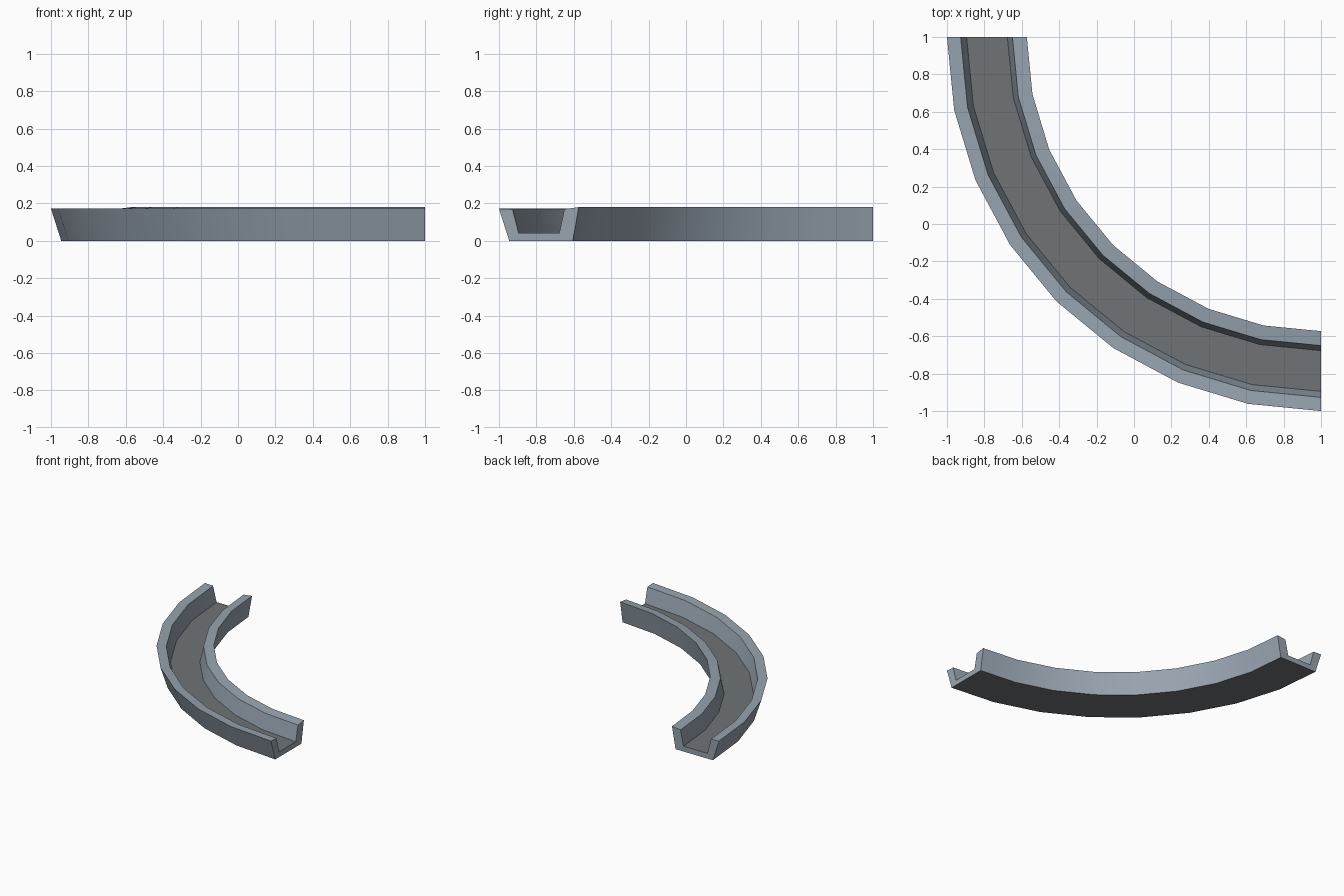
import bpy, bmesh, math

if "Cube" in bpy.data.objects:
    bpy.data.objects.remove(bpy.data.objects["Cube"])


def material(name, rgb):
    m = bpy.data.materials.new(name)
    m.diffuse_color = (*rgb, 1)
    m.use_nodes = True
    m.node_tree.nodes["Principled BSDF"].inputs["Base Color"].default_value = m.diffuse_color
    return m


wall_mat = material("blue grey wall", (0.31, 0.37, 0.43))
floor_mat = material("dark grey floor", (0.16, 0.175, 0.18))

# U-shaped channel section as (radius, height), ordered around the outline
SECTION = [(2.0, 0.172), (1.945, 0.0), (1.605, 0.0), (1.573, 0.18),
           (1.65, 0.17), (1.677, 0.043), (1.895, 0.043), (1.927, 0.168)]
DARK_SIDES = (1, 5)   # underside and channel floor
STEPS = 8             # quarter turn about the corner (1, 1)

bm = bmesh.new()
rings = []
for i in range(STEPS + 1):
    a = math.pi / 2 * i / STEPS
    rings.append([bm.verts.new((1 - r * math.cos(a), 1 - r * math.sin(a), z))
                  for r, z in SECTION])

# Swept sides of the channel
n = len(SECTION)
for r0, r1 in zip(rings, rings[1:]):
    for k in range(n):
        j = (k + 1) % n
        f = bm.faces.new((r0[k], r0[j], r1[j], r1[k]))
        f.material_index = 1 if k in DARK_SIDES else 0

# Open ends: two walls and the base of the U
for ring in (rings[0], rings[-1]):
    for ids in ((0, 1, 6, 7), (1, 2, 5, 6), (2, 3, 4, 5)):
        bm.faces.new([ring[k] for k in ids])

bmesh.ops.recalc_face_normals(bm, faces=bm.faces)
mesh = bpy.data.meshes.new("curved_channel")
bm.to_mesh(mesh)
bm.free()
mesh.materials.append(wall_mat)
mesh.materials.append(floor_mat)

channel = bpy.data.objects.new("curved_channel", mesh)
bpy.context.collection.objects.link(channel)
bpy.context.view_layer.objects.active = channel
channel.select_set(True)
bpy.ops.object.shade_smooth_by_angle(angle=math.radians(30))
